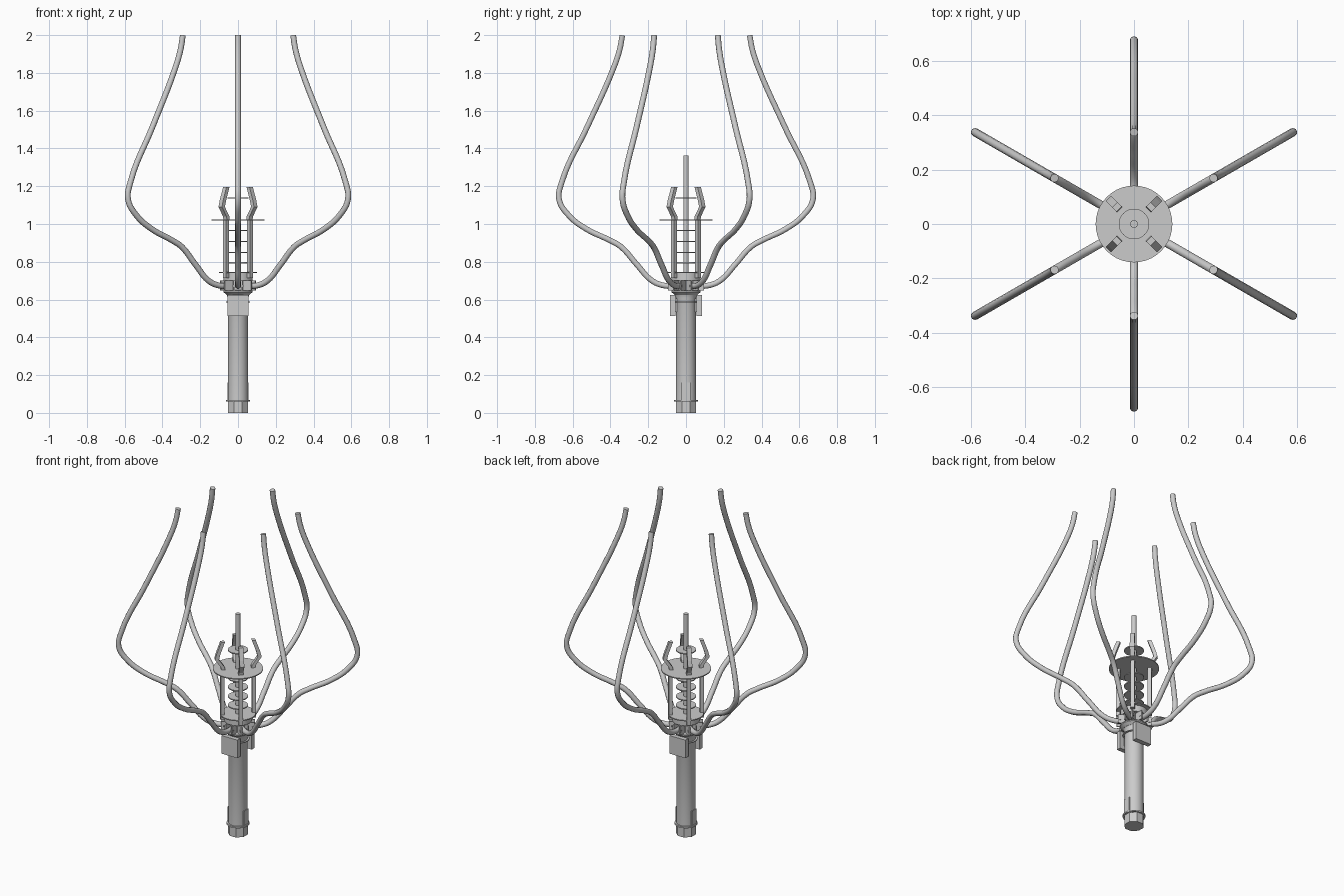
import bpy, bmesh
from math import cos, sin, pi, radians
from mathutils import Matrix, Vector

if "Cube" in bpy.data.objects:
    bpy.data.objects.remove(bpy.data.objects["Cube"])


def finish(name, bm, smooth=True):
    bmesh.ops.recalc_face_normals(bm, faces=bm.faces)
    me = bpy.data.meshes.new(name)
    bm.to_mesh(me)
    bm.free()
    ob = bpy.data.objects.new(name, me)
    bpy.context.collection.objects.link(ob)
    if smooth:
        bpy.ops.object.select_all(action='DESELECT')
        ob.select_set(True)
        bpy.context.view_layer.objects.active = ob
        bpy.ops.object.shade_smooth_by_angle(angle=radians(35))
    return ob


def lathe(name, profile, sides=40, turn=0.0, smooth=True):
    """Closed solid of revolution from (radius, z) points, capped at both ends."""
    bm = bmesh.new()
    rings = [[bm.verts.new((r * cos(turn + 2 * pi * i / sides),
                            r * sin(turn + 2 * pi * i / sides), z))
              for i in range(sides)] for r, z in profile]
    for a, b in zip(rings, rings[1:]):
        for i in range(sides):
            j = (i + 1) % sides
            bm.faces.new((a[i], a[j], b[j], b[i]))
    bm.faces.new(rings[0][::-1])
    bm.faces.new(rings[-1])
    return finish(name, bm, smooth)


def disc(name, r, z, t):
    return lathe(name, [(r, z - t / 2), (r, z + t / 2)])


def box(name, centre, size, angle=0.0):
    """Box placed in a frame that is rotated about z by angle."""
    bm = bmesh.new()
    bmesh.ops.create_cube(bm, size=1)
    m = (Matrix.Rotation(angle, 4, 'Z') @ Matrix.Translation(centre)
         @ Matrix.Diagonal((*size, 1)))
    bm.transform(m)
    return finish(name, bm, False)


def strip(name, path, thick, width, angle):
    """Flat bar following (radius, z) points in a vertical radial plane."""
    bm = bmesh.new()
    rings = []
    for r, z in path:
        rings.append([bm.verts.new((r + a * thick / 2, b * width / 2, z))
                      for a, b in ((-1, -1), (1, -1), (1, 1), (-1, 1))])
    for a, b in zip(rings, rings[1:]):
        for i in range(4):
            j = (i + 1) % 4
            bm.faces.new((a[i], a[j], b[j], b[i]))
    bm.faces.new(rings[0][::-1])
    bm.faces.new(rings[-1])
    bm.transform(Matrix.Rotation(angle, 4, 'Z'))
    return finish(name, bm, False)


# Handle tube with flared neck, faceted end cap and thin ring
lathe("handle", [(0.054, 0.06), (0.054, 0.61), (0.058, 0.62), (0.064, 0.645),
                 (0.05, 0.65)])
lathe("end_cap", [(0.057, 0.0), (0.057, 0.06)], sides=8, turn=pi / 8, smooth=False)
disc("cap_ring", 0.064, 0.065, 0.009)
disc("neck_ring", 0.064, 0.588, 0.005)

# Side blocks and thin guide strips, front and back
for s, side in ((-1, "front"), (1, "back")):
    box("block_" + side, (0, s * 0.07, 0.568), (0.11, 0.028, 0.112))
    box("block_mount_" + side, (0, s * 0.05, 0.57), (0.05, 0.03, 0.07))
for s in (-1, 1):
    box("guide_strip", (s * 0.053, 0, 0.11), (0.006, 0.045, 0.1))

# Hub that carries the arms
lathe("hub", [(0.05, 0.64), (0.05, 0.705)])
lathe("hub_base", [(0.06, 0.625), (0.078, 0.64), (0.078, 0.647)])
lathe("hub_top", [(0.077, 0.702), (0.077, 0.742)])
disc("hub_flange", 0.1, 0.744, 0.006)

# Six curved arms with a pair of clevis plates each
arm_path = [(0.05, 0.672), (0.12, 0.675), (0.18, 0.70), (0.26, 0.785),
            (0.345, 0.88), (0.40, 0.912), (0.53, 0.975), (0.62, 1.045),
            (0.672, 1.13), (0.658, 1.22), (0.52, 1.52), (0.39, 1.81),
            (0.352, 1.92), (0.337, 1.999)]
for k in range(6):
    ang = radians(30 + 60 * k)
    cu = bpy.data.curves.new("arm", 'CURVE')
    cu.dimensions = '3D'
    cu.bevel_depth = 0.0155
    cu.bevel_resolution = 3
    cu.resolution_u = 6
    cu.use_fill_caps = True
    sp = cu.splines.new('BEZIER')
    sp.bezier_points.add(len(arm_path) - 1)
    for p, (r, z) in zip(sp.bezier_points, arm_path):
        p.co = Vector((r * cos(ang), r * sin(ang), z))
        p.handle_left_type = p.handle_right_type = 'AUTO'
    arm = bpy.data.objects.new("arm", cu)
    bpy.context.collection.objects.link(arm)
    bpy.ops.object.select_all(action='DESELECT')
    arm.select_set(True)
    bpy.context.view_layer.objects.active = arm
    bpy.ops.object.convert(target='MESH')
    bpy.ops.object.shade_smooth_by_angle(angle=radians(40))
    for s in (-1, 1):
        box("arm_bracket", (0.07, s * 0.021, 0.675), (0.05, 0.008, 0.054), ang)
    box("arm_pin", (0.083, 0, 0.672), (0.01, 0.056, 0.01), ang)

# Central rod with stacked discs and the large plate
lathe("centre_rod", [(0.0145, 0.7), (0.0145, 1.362)], sides=20)
for z in (0.795, 0.85, 0.908, 0.965, 1.138):
    disc("rod_disc", 0.056, z, 0.006)
disc("large_plate", 0.141, 1.022, 0.006)

# Four posts and the bent prongs above the plate
for k in range(4):
    ang = radians(45 + 90 * k)
    box("post", (0.089, 0, 0.87), (0.022, 0.024, 0.31), ang)
    strip("prong", [(0.085, 1.02), (0.088, 1.04), (0.122, 1.09), (0.113, 1.125),
                    (0.088, 1.195)], 0.022, 0.026, ang)
